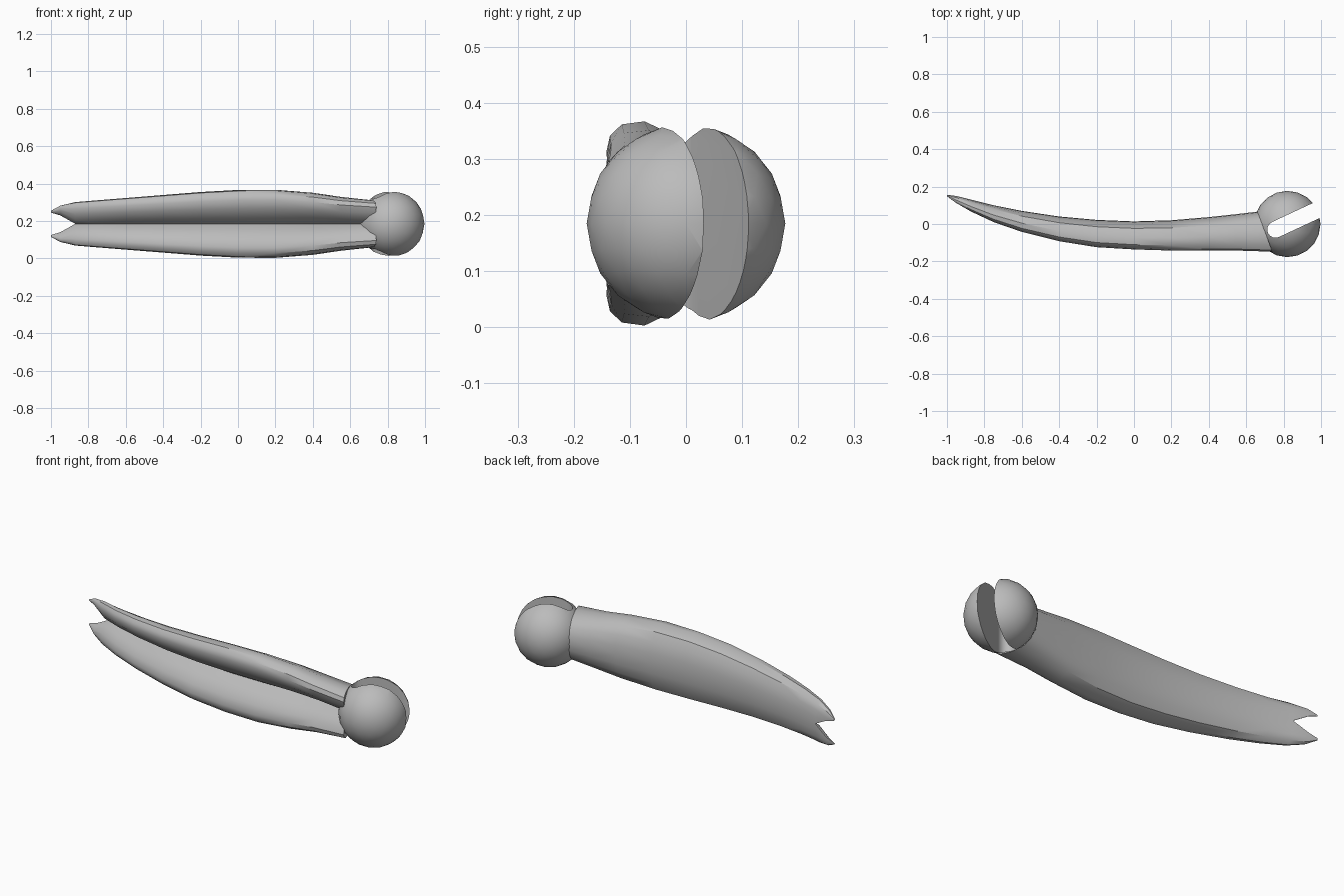
import bpy, bmesh, math

default = bpy.data.objects.get("Cube")
if default:
    bpy.data.objects.remove(default, do_unlink=True)

MID = 0.185
grey = bpy.data.materials.new("plain grey")
grey.use_nodes = True
colour = (0.5, 0.5, 0.5, 1)
grey.diffuse_color = colour
grey.node_tree.nodes["Principled BSDF"].inputs["Base Color"].default_value = colour


def make(name, bm, loc):
    bmesh.ops.recalc_face_normals(bm, faces=bm.faces)
    mesh = bpy.data.meshes.new(name)
    bm.to_mesh(mesh)
    bm.free()
    mesh.materials.append(grey)
    obj = bpy.data.objects.new(name, mesh)
    obj.location = loc
    bpy.context.collection.objects.link(obj)
    return obj


def finish(obj, angle):
    bpy.ops.object.select_all(action='DESELECT')
    obj.select_set(True)
    bpy.context.view_layer.objects.active = obj
    for mod in list(obj.modifiers):
        bpy.ops.object.modifier_apply(modifier=mod.name)
    bpy.ops.object.shade_smooth_by_angle(angle=math.radians(angle))


# Curved handle: x, back y, front y, half height, cleft gap, cleft depth
STATIONS = [
    (-1.00, .156, .148, .070, .060, .10),
    (-.95, .150, .112, .097, .045, .10),
    (-.87, .130, .066, .116, 0, .08),
    (-.75, .100, .010, .126, 0, .15),
    (-.60, .070, -.042, .138, 0, .20),
    (-.40, .040, -.092, .154, 0, .25),
    (-.20, .022, -.124, .170, 0, .28),
    (0, .014, -.136, .181, 0, .30),
    (.20, .020, -.142, .182, 0, .32),
    (.40, .037, -.141, .166, 0, .36),
    (.55, .053, -.142, .144, 0, .45),
    (.66, .066, -.148, .127, 0, .65),
]


def half_section(x, back, front, h, gap, cleft):
    """Upper half of the cross-section, from the back middle to the cleft."""
    shape = [(0, 0), (.02, .3), (.1, .62), (.25, .86), (.58, 1), (.83, .97),
             (.96, .86), (1, .7), (cleft + (1 - cleft) * .87, .45),
             (cleft + (1 - cleft) * .5, .18), (cleft, 0)]
    slant = .08 if x > .6 else 0
    return [(x + slant * t, back + (front - back) * t, gap + (h - gap) * s)
            for t, s in shape]


bm = bmesh.new()
rings = [[bm.verts.new(p) for p in half_section(*s)] for s in STATIONS]
n = len(rings[0])
for i in range(len(rings) - 1):
    a, b = rings[i], rings[i + 1]
    split = STATIONS[i][4] > 0
    for j in range(n if split else n - 1):
        k = (j + 1) % n
        bm.faces.new((a[j], a[k], b[k], b[j]))
bm.faces.new(rings[0])
bm.faces.new(rings[-1])
handle = make("handle", bm, (0, 0, MID))
mirror = handle.modifiers.new("mirror", 'MIRROR')
mirror.use_axis = (False, False, True)
mirror.merge_threshold = .0005
finish(handle, 35)

# Slot cutter: a rounded slot profile extruded through the ball
angle = math.radians(25)
w, inner, outer = .044, -.07, .3
outline = [(outer, -w), (outer, w)]
outline += [(inner + w * math.cos(a), w * math.sin(a))
            for a in (math.pi * (.5 + i / 8) for i in range(9))]
bm = bmesh.new()
base = bm.faces.new([bm.verts.new((u * math.cos(angle) - v * math.sin(angle),
                                   u * math.sin(angle) + v * math.cos(angle), -.3))
                     for u, v in outline])
side = bmesh.ops.extrude_face_region(bm, geom=[base])["geom"]
bmesh.ops.translate(bm, vec=(0, 0, .6),
                    verts=[g for g in side if isinstance(g, bmesh.types.BMVert)])
cutter = make("slot_cutter", bm, (.82, 0, MID))
cutter.hide_render = True

# Slotted ball at the end of the handle
bm = bmesh.new()
bmesh.ops.create_icosphere(bm, subdivisions=3, radius=.177)
ball = make("slotted_ball", bm, (.82, 0, MID))
cut = ball.modifiers.new("slot", 'BOOLEAN')
cut.object = cutter
cut.operation = 'DIFFERENCE'
cut.solver = 'EXACT'
bpy.context.view_layer.update()
finish(ball, 35)
bpy.data.objects.remove(cutter, do_unlink=True)
